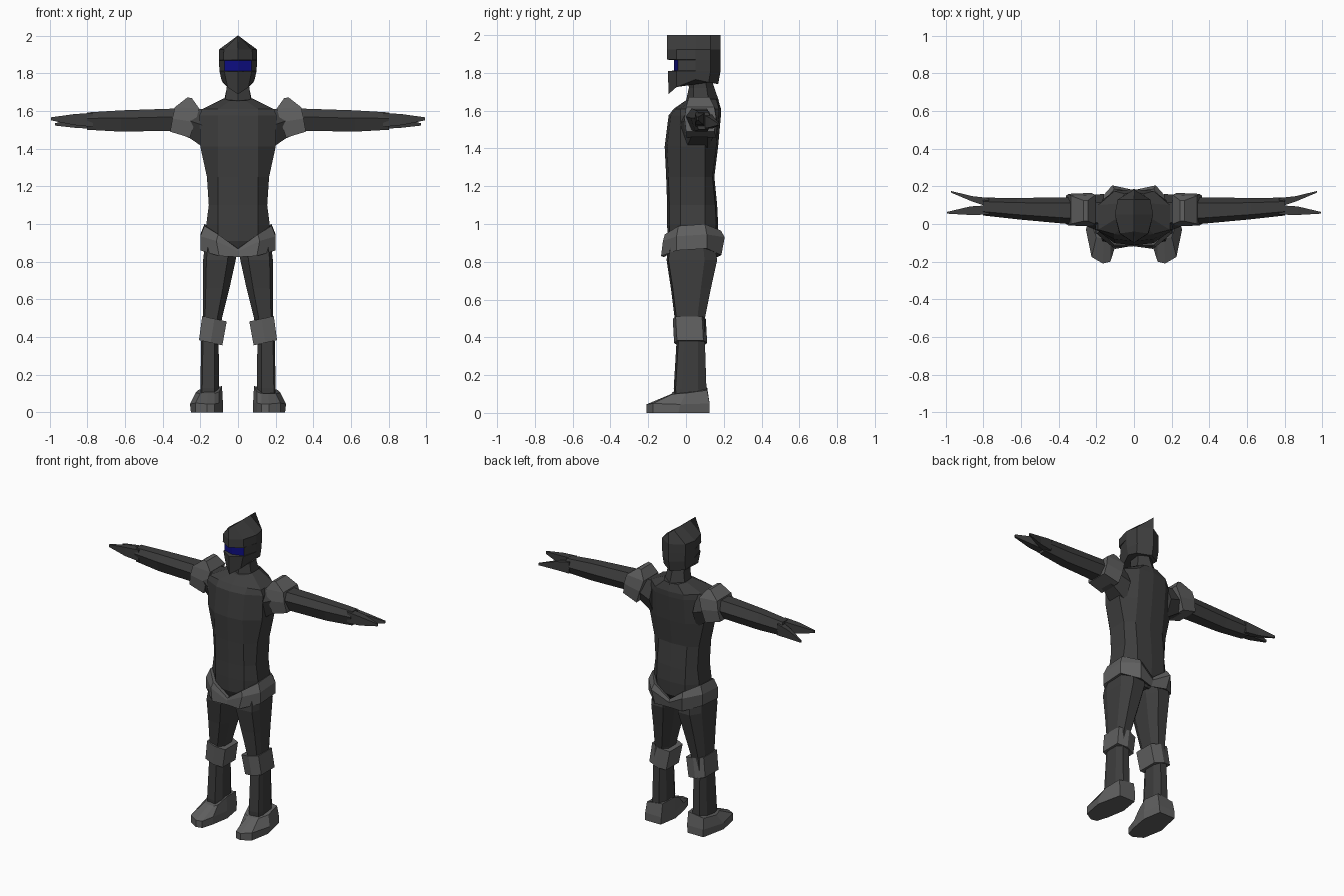
import bpy, bmesh


def material(name, color):
    m = bpy.data.materials.new(name)
    m.diffuse_color = (*color, 1)
    return m


DARK = material("dark cloth", (0.047, 0.047, 0.047))
GREY = material("grey armour", (0.115, 0.115, 0.115))
BLUE = material("blue visor", (0.004, 0.004, 0.22))


def loft(name, rings, mats, side=1, paint=None, caps=True):
    """Skin a list of equal-length rings; side=-1 mirrors in x."""
    bm = bmesh.new()
    vs = [[bm.verts.new((side * p[0], p[1], p[2])) for p in r] for r in rings]
    n = len(rings[0])
    for k in range(len(vs) - 1):
        for i in range(n):
            j = (i + 1) % n
            f = bm.faces.new((vs[k][i], vs[k][j], vs[k + 1][j], vs[k + 1][i]))
            if paint:
                f.material_index = paint(k, i)
    if caps:
        bm.faces.new(vs[0])
        bm.faces.new(vs[-1])
    bmesh.ops.remove_doubles(bm, verts=bm.verts, dist=0.0005)
    bmesh.ops.recalc_face_normals(bm, faces=bm.faces)
    me = bpy.data.meshes.new(name)
    bm.to_mesh(me)
    bm.free()
    for m in mats:
        me.materials.append(m)
    ob = bpy.data.objects.new(name, me)
    bpy.context.collection.objects.link(ob)
    return ob


def pair(name, rings, mat):
    for side, word in ((1, "right"), (-1, "left")):
        loft(f"{name}_{word}", rings, [mat], side)


def sym(half):
    """Close a front-to-back half ring by mirroring; ends lie on x = 0."""
    return half + [(-x, y, z) for x, y, z in half[-2:0:-1]]


def body_ring(z, w, front, back, panel=0.105):
    return sym([(0, front, z), (panel, front + 0.012, z), (w, -0.03, z),
                (w, 0.10, z), (panel, back - 0.01, z), (0, back, z)])


def hex_ring(z, x0, x1, y0, y1, tilt=0.0):
    """Eight-sided limb section; tilt raises the outer edge."""
    cx, cy = (x1 - x0) * 0.25, (y1 - y0) * 0.25
    pts = [(x0 + cx, y0), (x1 - cx * 0.4, y0 + 0.01), (x1, y0 + cy), (x1, y1 - cy),
           (x1 - cx, y1), (x0 + cx, y1), (x0, y1 - cy), (x0, y0 + cy)]
    return [(x, y, z + tilt * ((x - x0) / (x1 - x0) - 0.5)) for x, y in pts]


# Torso, from crotch to collar
loft("torso", [
    body_ring(0.84, 0.09, -0.07, 0.12, 0.05),
    body_ring(0.91, 0.16, -0.097, 0.165),
    body_ring(1.00, 0.168, -0.10, 0.17),
    body_ring(1.10, 0.155, -0.10, 0.165),
    body_ring(1.25, 0.165, -0.105, 0.15),
    body_ring(1.41, 0.20, -0.113, 0.17),
    body_ring(1.575, 0.205, -0.092, 0.185),
    body_ring(1.61, 0.19, -0.065, 0.185),
    sym([(0, -0.005, 1.65), (0.04, 0.0, 1.655), (0.075, 0.04, 1.665),
         (0.08, 0.11, 1.665), (0.05, 0.16, 1.66), (0, 0.17, 1.66)]),
], [DARK])

# Neck, leaning forward into the helmet
loft("neck", [
    sym([(0, -0.005, 1.63), (0.07, 0.04, 1.65), (0.075, 0.12, 1.65), (0, 0.175, 1.65)]),
    sym([(0, 0.015, 1.72), (0.06, 0.04, 1.72), (0.06, 0.11, 1.72), (0, 0.15, 1.72)]),
    sym([(0, 0.01, 1.82), (0.055, 0.03, 1.82), (0.055, 0.09, 1.82), (0, 0.12, 1.82)]),
], [DARK])


# Helmet with a crest ridge and a recessed blue eye slot
def helmet_ring(z, f, fw, w, back=0.183, cheek=-0.05):
    return sym([(0, f, z), (fw, cheek, z), (w, 0.05, z), (w * 0.85, 0.13, z), (0, back, z)])


loft("helmet", [
    sym([(0, -0.092, 1.688), (0.055, -0.05, 1.725), (0.088, 0.05, 1.765),
         (0.08, 0.12, 1.75), (0, 0.17, 1.74)]),
    helmet_ring(1.81, -0.096, 0.073, 0.098),
    helmet_ring(1.812, -0.064, 0.072, 0.098, cheek=-0.042),
    helmet_ring(1.868, -0.064, 0.072, 0.102, cheek=-0.042),
    helmet_ring(1.87, -0.1, 0.078, 0.102),
    helmet_ring(1.925, -0.1, 0.075, 0.102),
    sym([(0, -0.1, 2.0), (0.001, -0.04, 2.0), (0.001, 0.05, 2.0),
         (0.001, 0.13, 2.0), (0, 0.183, 2.0)]),
], [DARK, BLUE], paint=lambda k, i: int(k == 2 and i in (0, 7)))


# Arms: six-sided sections along x
def arm_ring(x, z0, z1, y0, y1):
    zm, d = (z0 + z1) / 2, (y1 - y0) * 0.22
    return [(x, y0, zm + 0.015), (x, y0 + d, z1), (x, y1 - d, z1),
            (x, y1, zm), (x, y1 - d, z0), (x, y0 + d, z0)]


pair("arm", [
    arm_ring(0.16, 1.39, 1.61, -0.05, 0.16),
    arm_ring(0.255, 1.455, 1.61, -0.01, 0.15),
    arm_ring(0.35, 1.495, 1.612, 0.0, 0.142),
    arm_ring(0.62, 1.49, 1.603, 0.025, 0.138),
    arm_ring(0.80, 1.50, 1.592, 0.045, 0.14),
], DARK)


# Forked hands: two pointed fingers per arm
def finger_ring(x, y0, y1, z0, z1):
    return [(x, y0, z0), (x, y1, z0), (x, y1, z1), (x, y0, z1)]


pair("front_finger", [finger_ring(0.77, 0.05, 0.10, 1.515, 1.59),
                      finger_ring(0.87, 0.048, 0.093, 1.525, 1.583),
                      finger_ring(0.993, 0.055, 0.064, 1.55, 1.566)], DARK)
pair("back_finger", [finger_ring(0.77, 0.09, 0.138, 1.505, 1.58),
                     finger_ring(0.86, 0.12, 0.148, 1.51, 1.565),
                     finger_ring(0.97, 0.166, 0.175, 1.522, 1.535)], DARK)

# Shoulder guards: slanted band with a raised wedge on top
pair("shoulder_guard", [
    [(0.255, 0.0, 1.458), (0.36, 0.0, 1.49), (0.36, 0.15, 1.49), (0.255, 0.16, 1.458)],
    [(0.228, -0.012, 1.54), (0.348, -0.008, 1.56), (0.348, 0.16, 1.56), (0.228, 0.165, 1.54)],
    [(0.205, 0.0, 1.612), (0.335, 0.0, 1.62), (0.335, 0.15, 1.62), (0.205, 0.155, 1.612)],
    [(0.245, 0.015, 1.668), (0.268, 0.015, 1.672), (0.268, 0.125, 1.672), (0.245, 0.125, 1.668)],
], GREY)

# Hip guard: flared skirt, dipping to a V at front and back
loft("hip_guard", [
    sym([(0, -0.09, 0.87), (0.10, -0.085, 0.94), (0.165, -0.03, 0.985),
         (0.165, 0.09, 0.99), (0.10, 0.15, 0.95), (0, 0.16, 0.88)]),
    sym([(0, -0.112, 0.868), (0.105, -0.112, 0.945), (0.178, -0.04, 0.99),
         (0.178, 0.10, 1.0), (0.105, 0.185, 0.965), (0, 0.175, 0.885)]),
    sym([(0, -0.118, 0.855), (0.115, -0.122, 0.91), (0.2, -0.05, 0.935),
         (0.2, 0.11, 0.945), (0.115, 0.205, 0.93), (0, 0.18, 0.865)]),
    sym([(0, -0.115, 0.825), (0.10, -0.132, 0.83), (0.2, -0.05, 0.86),
         (0.2, 0.11, 0.87), (0.10, 0.187, 0.835), (0, 0.165, 0.825)]),
    sym([(0, -0.08, 0.85), (0.09, -0.10, 0.845), (0.175, -0.04, 0.87),
         (0.175, 0.09, 0.875), (0.09, 0.15, 0.85), (0, 0.13, 0.85)]),
], [GREY], caps=False)

# Legs
pair("leg", [
    hex_ring(0.06, 0.10, 0.20, -0.06, 0.11),
    hex_ring(0.13, 0.10, 0.20, -0.065, 0.108),
    hex_ring(0.38, 0.103, 0.195, -0.05, 0.10),
    hex_ring(0.50, 0.085, 0.185, -0.06, 0.10),
    hex_ring(0.66, 0.045, 0.185, -0.08, 0.132),
    hex_ring(0.81, 0.012, 0.185, -0.103, 0.165),
    hex_ring(0.90, 0.005, 0.175, -0.09, 0.15),
], DARK)


# Knee guards: tilted boxes with a shallow keel front and back
def knee_ring(z, x0, x1, y0, y1):
    xm, t = (x0 + x1) / 2, 0.028
    return [(x0, y0 + 0.02, z - t / 2), (xm, y0, z), (x1, y0 + 0.015, z + t / 2),
            (x1, y1 - 0.02, z + t / 2), (xm, y1, z), (x0, y1 - 0.02, z - t / 2)]


pair("knee_guard", [knee_ring(0.37, 0.083, 0.207, -0.063, 0.112),
                    knee_ring(0.497, 0.06, 0.19, -0.07, 0.105)], GREY)


# Boots: outline rings from sole to ankle
def boot_ring(pts, zs):
    return [(x, y, z) for (x, y), z in zip(pts, zs)]


sole = [(0.10, 0.125), (0.08, 0.0), (0.10, -0.12), (0.125, -0.2), (0.165, -0.21),
        (0.225, -0.175), (0.25, -0.04), (0.215, 0.125)]
rim = [(0.095, 0.125), (0.08, 0.0), (0.10, -0.12), (0.125, -0.2), (0.165, -0.21),
       (0.225, -0.175), (0.255, -0.03), (0.215, 0.125)]
top = [(0.095, 0.112), (0.085, 0.0), (0.10, -0.07), (0.125, -0.078), (0.16, -0.078),
       (0.20, -0.07), (0.225, 0.0), (0.21, 0.112)]
pair("boot", [
    boot_ring(sole, [0.0] * 8),
    boot_ring(rim, [0.05, 0.05, 0.05, 0.045, 0.045, 0.05, 0.045, 0.05]),
    boot_ring(top, [0.135, 0.14, 0.11, 0.10, 0.10, 0.10, 0.105, 0.12]),
], GREY)
